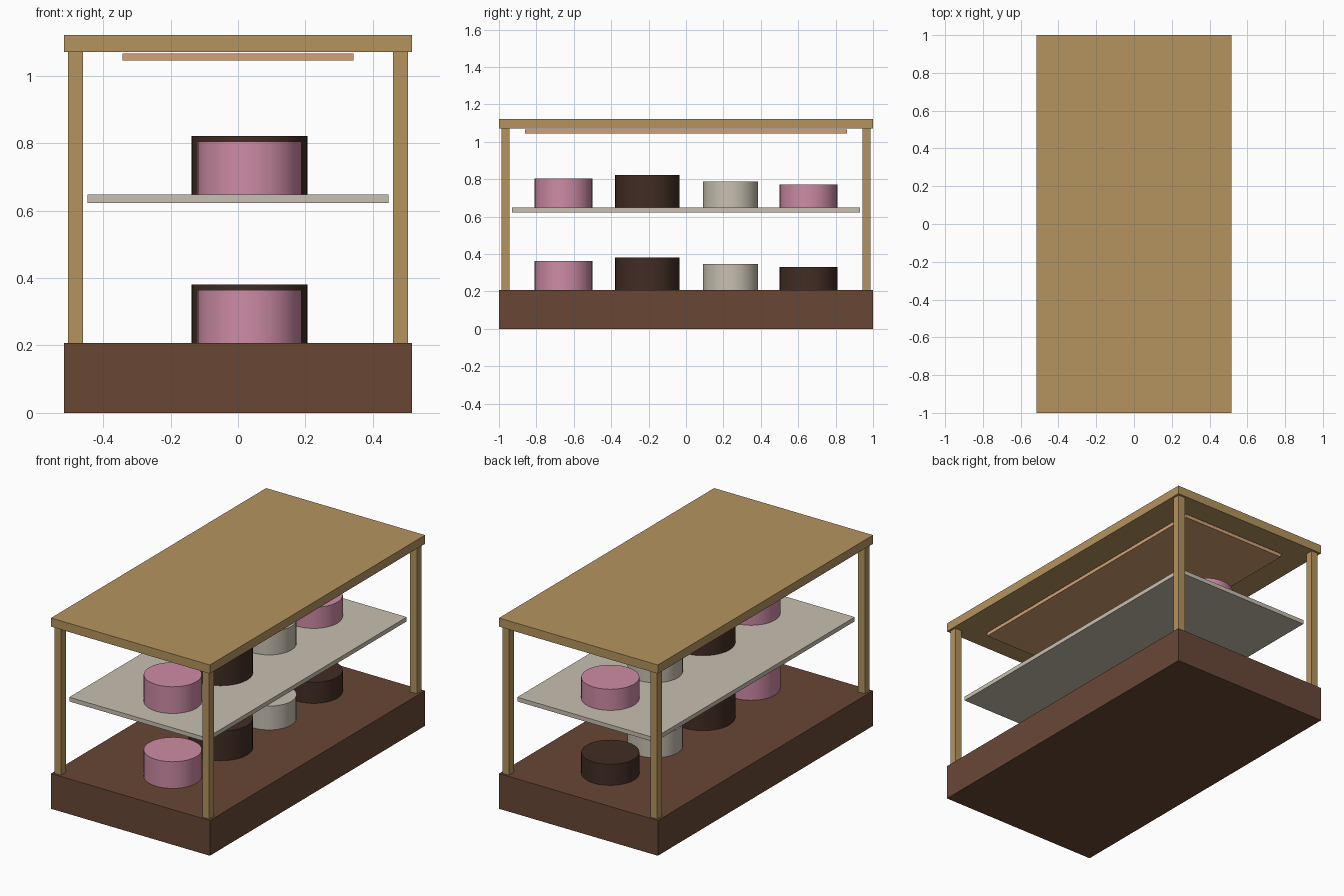
import bpy

if "Cube" in bpy.data.objects:
    bpy.data.objects.remove(bpy.data.objects["Cube"])


def material(name, rgb):
    """Flat colour given as 0-255 display values."""
    m = bpy.data.materials.new(name)
    lin = [((c / 255 + 0.055) / 1.055) ** 2.4 for c in rgb]
    m.diffuse_color = (*lin, 1)
    m.use_nodes = True
    m.node_tree.nodes["Principled BSDF"].inputs["Base Color"].default_value = m.diffuse_color
    return m


WOOD = material("light_wood", (181, 148, 95))
BASE = material("brown_wood", (104, 71, 54))
STONE = material("pale_stone", (200, 192, 177))
LAMP = material("warm_light", (213, 160, 116))
PINK = material("pink_icing", (205, 139, 165))
CHOC = material("dark_chocolate", (66, 45, 36))


def box(name, x, y, z0, z1, half_x, half_y, mat):
    bpy.ops.mesh.primitive_cube_add(size=1, location=(x, y, (z0 + z1) / 2))
    ob = bpy.context.object
    ob.name = name
    ob.scale = (2 * half_x, 2 * half_y, z1 - z0)
    bpy.ops.object.transform_apply(location=False, rotation=False, scale=True)
    ob.data.materials.append(mat)


def cake(name, y, z0, radius, height, mat):
    bpy.ops.mesh.primitive_cylinder_add(
        vertices=32, radius=radius, depth=height, location=(0.034, y, z0 + height / 2))
    ob = bpy.context.object
    ob.name = name
    ob.data.materials.append(mat)
    bpy.ops.object.shade_smooth_by_angle()


BASE_TOP, SHELF_TOP, ROOF_BOTTOM = 0.207, 0.648, 1.071

# Case: base, shelf, roof and the light panel hanging just under the roof
box("base", 0, 0, 0, BASE_TOP, 0.517, 1.0, BASE)
box("shelf", 0, 0, 0.623, SHELF_TOP, 0.447, 0.93, STONE)
box("roof", 0, 0, ROOF_BOTTOM, 1.122, 0.517, 1.0, WOOD)
box("light_panel", 0, 0, 1.045, 1.066, 0.343, 0.86, LAMP)

# Corner posts
for sx in (-1, 1):
    for sy in (-1, 1):
        box("corner_post", sx * 0.482, sy * 0.965, BASE_TOP, ROOF_BOTTOM, 0.022, 0.022, WOOD)

# Rows of cakes: y, radius, height, colour
common = [(-0.655, 0.155, 0.157, PINK), (-0.208, 0.172, 0.174, CHOC), (0.238, 0.148, 0.14, STONE)]
for row, z0, last in (("lower", BASE_TOP, CHOC), ("upper", SHELF_TOP, PINK)):
    for y, radius, height, mat in common + [(0.655, 0.155, 0.124, last)]:
        cake(row + "_cake", y, z0, radius, height, mat)
